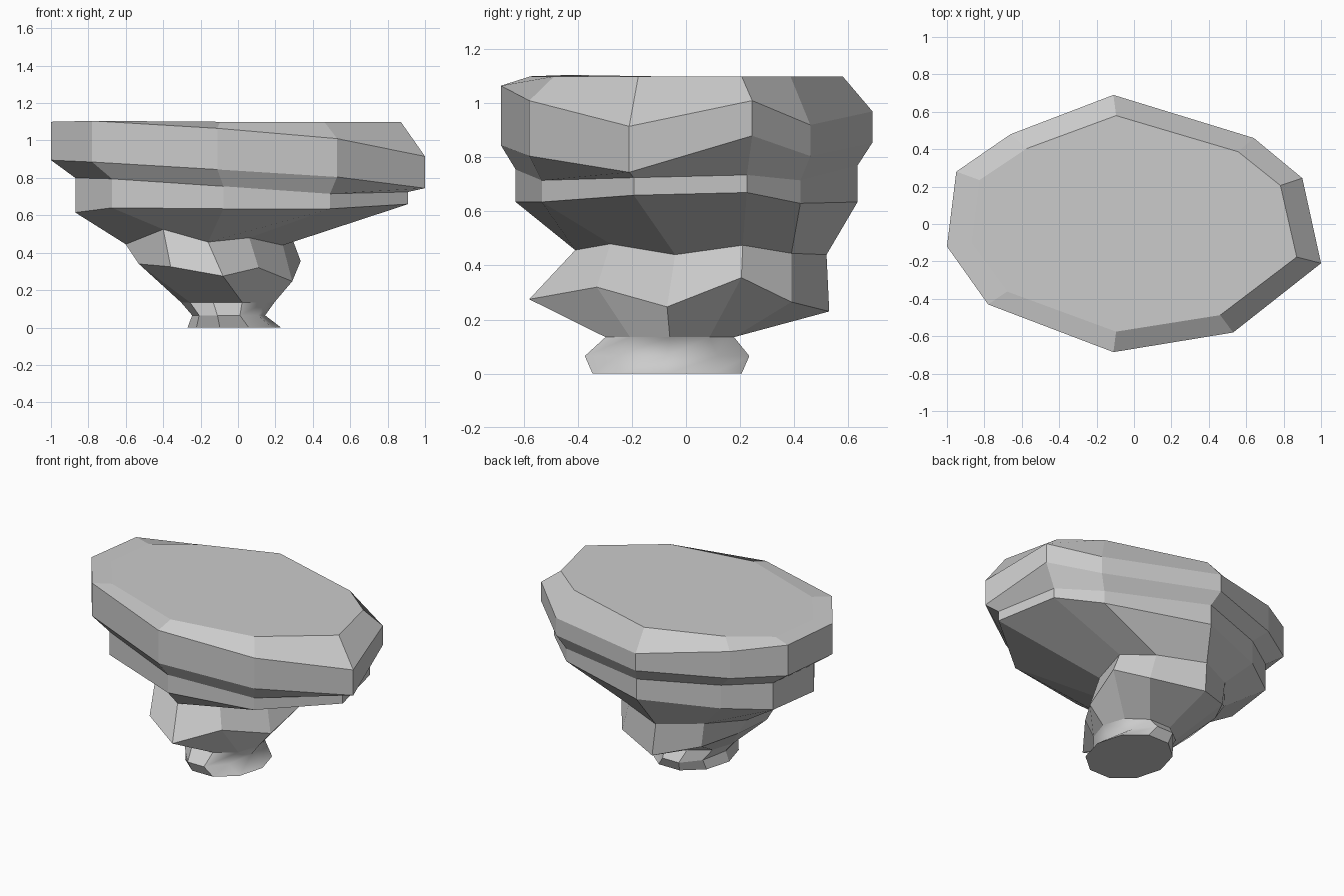
import bpy
from math import cos, sin, radians

if "Cube" in bpy.data.objects:
    bpy.data.objects.remove(bpy.data.objects["Cube"])


def ring(outline, heights):
    return [(x, y, z) for (x, y), z in zip(outline, heights)]


def scaled(outline, sx, sy, dx=0.0, dy=0.0):
    return [(x * sx + dx, y * sy + dy) for x, y in outline]


def ellipse(cx, cy, rx, ry, z):
    # starts at the right and runs clockwise, matching the outlines below
    return [(cx + rx * cos(radians(-36 * i)), cy + ry * sin(radians(-36 * i)), z)
            for i in range(10)]


def loft(name, rings, cap_bottom=False, cap_top=False):
    # rings run from top to bottom
    n = len(rings[0])
    verts = [v for r in rings for v in r]
    faces = []
    for k in range(len(rings) - 1):
        for i in range(n):
            j = (i + 1) % n
            faces.append((k * n + i, k * n + j, (k + 1) * n + j, (k + 1) * n + i))
    if cap_top:
        verts.append((0.0, 0.0, 1.1))
        c = len(verts) - 1
        faces += [(c, (i + 1) % n, i) for i in range(n)]
    if cap_bottom:
        s = (len(rings) - 1) * n
        faces.append(tuple(range(s, s + n)))
    me = bpy.data.meshes.new(name)
    me.from_pydata(verts, [], faces)
    me.update()
    ob = bpy.data.objects.new(name, me)
    bpy.context.collection.objects.link(ob)
    return ob


# Plan outlines, clockwise from the right-hand corner
slab = [(1.0, -.21), (.53, -.58), (-.11, -.685), (-.78, -.43), (-1.0, -.12),
        (-.95, .28), (-.66, .48), (-.11, .69), (.64, .46), (.90, .245)]
waist = [(.24, -.04), (.06, -.28), (-.16, -.41), (-.40, -.30), (-.60, -.08),
         (-.57, .17), (-.40, .38), (-.14, .52), (.15, .39), (.29, .21)]
bulge = [(.29, -.07), (.11, -.33), (-.08, -.58), (-.36, -.42), (-.53, -.10),
         (-.50, .17), (-.38, .38), (-.12, .53), (.20, .39), (.335, .205)]
groove = scaled(slab, .89, .92, .02)

# Flat top slab with an uneven bevelled rim
rim_bottom = ring(slab, [.745, .805, .845, .885, .895, .89, .87, .855, .805, .88])
slab_rings = [
    ring(scaled(slab, .87, .84), [1.1] * 10),
    ring(slab, [.915, 1.01, 1.065, 1.105, 1.1, 1.095, 1.05, .97, .92, 1.01]),
    rim_bottom,
]
loft("top_slab", slab_rings, cap_top=True)

# Rock body: ledge, narrow waist and bulge, down to the neck
neck = ellipse(-.055, -.06, .25, .25, .135)
loft("rock_body", [
    rim_bottom,
    ring(groove, [.725, .715, .755, .795, .80, .80, .785, .77, .715, .735]),
    ring(groove, [.66, .635, .635, .64, .615, .62, .63, .635, .63, .67]),
    ring(waist, [.44, .48, .457, .525, .445, .45, .46, .44, .445, .475]),
    ring(bulge, [.247, .32, .275, .325, .34, .34, .30, .23, .265, .355]),
    neck,
])

# Foot, softly shaded on its right side
foot = loft("foot", [
    neck,
    ellipse(-.05, -.07, .195, .32, .065),
    ellipse(-.02, -.07, .25, .29, 0.0),
], cap_bottom=True)
for p in foot.data.polygons:
    p.use_smooth = p.center.x > .05 and len(p.vertices) == 4
